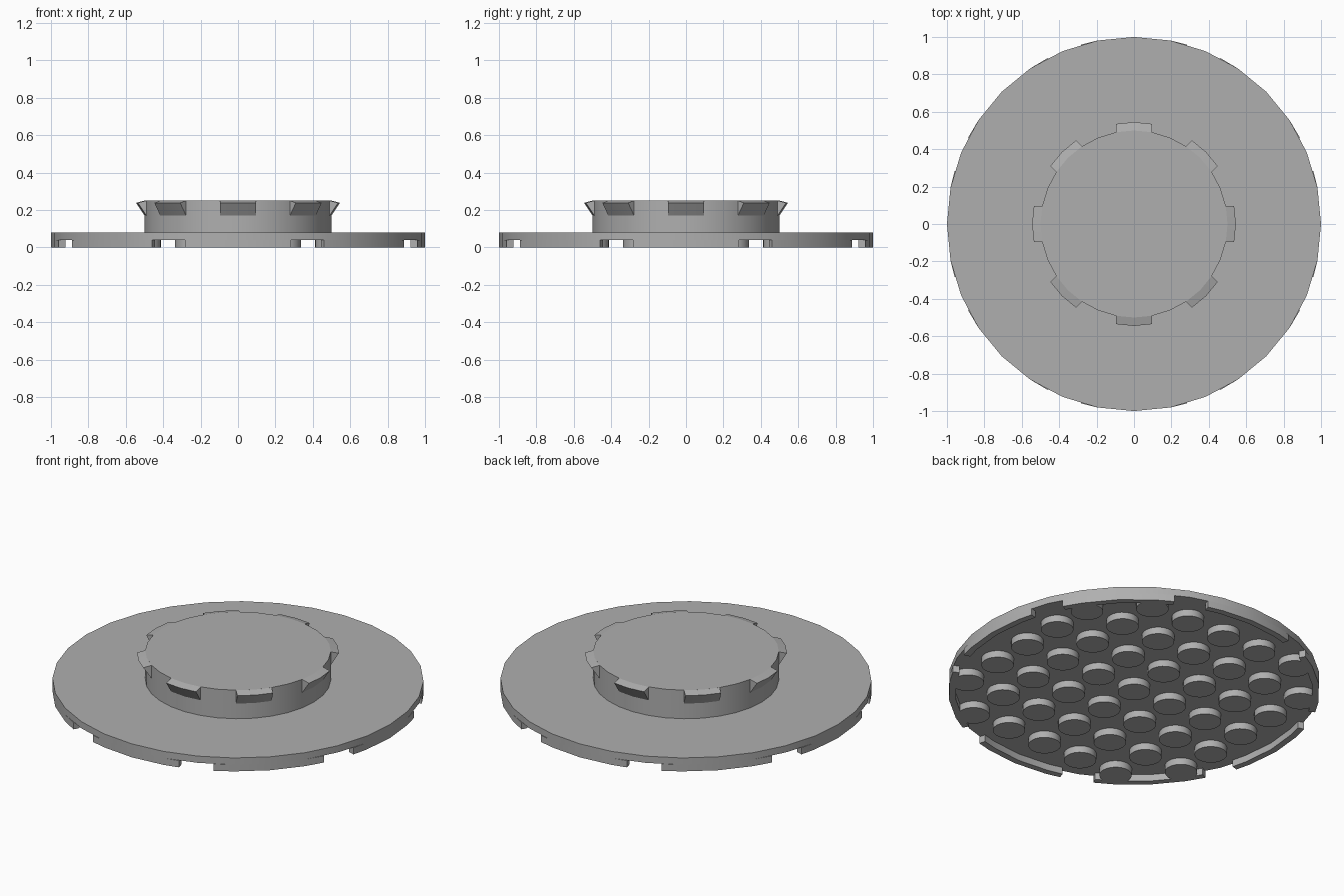
import bpy, bmesh
from math import sin, cos, radians, pi

if "Cube" in bpy.data.objects:
    bpy.data.objects.remove(bpy.data.objects["Cube"])

Z_PLATE, Z_DISC, Z_TOP = 0.04, 0.08, 0.25

# Dark grey for every part
grey = bpy.data.materials.new("dark_grey")
grey.diffuse_color = (0.43, 0.43, 0.43, 1)
grey.use_nodes = True
grey.node_tree.nodes["Principled BSDF"].inputs["Base Color"].default_value = grey.diffuse_color


def finish(bm, name):
    bmesh.ops.recalc_face_normals(bm, faces=bm.faces)
    me = bpy.data.meshes.new(name)
    bm.to_mesh(me)
    bm.free()
    me.materials.append(grey)
    ob = bpy.data.objects.new(name, me)
    bpy.context.collection.objects.link(ob)
    bpy.context.view_layer.objects.active = ob
    ob.select_set(True)
    bpy.ops.object.shade_smooth_by_angle(angle=radians(30))
    ob.select_set(False)
    return ob


def sweep(bm, stations):
    """Closed solid through a list of matching cross-section loops."""
    loops = [[bm.verts.new(p) for p in st] for st in stations]
    n = len(loops[0])
    for a, b in zip(loops, loops[1:]):
        for i in range(n):
            j = (i + 1) % n
            bm.faces.new((a[i], a[j], b[j], b[i]))
    bm.faces.new(loops[0])
    bm.faces.new(loops[-1])


def ring(r, z, n=32):
    return [(r * cos(2 * pi * i / n), r * sin(2 * pi * i / n), z) for i in range(n)]


# Stepped body: wide disc with raised hub
bm = bmesh.new()
sweep(bm, [ring(1, Z_PLATE), ring(1, Z_DISC), ring(0.5, Z_DISC), ring(0.5, Z_TOP)])
finish(bm, "disc_and_hub")

# Eight rim segments below the disc; the diagonal ones are slightly wider
bm = bmesh.new()
for k in range(8):
    half = 17.6 if k % 2 else 16.5
    stations = []
    for d in (-half, -11.25, 0, 11.25, half):
        a = radians(45 * k + d)
        stations.append([(r * cos(a), r * sin(a), z) for r, z in
                         ((0.963, 0), (1, 0), (1, Z_PLATE), (0.963, Z_PLATE))])
    sweep(bm, stations)
finish(bm, "rim_segments")

# Eight wedge tabs around the hub top
bm = bmesh.new()
for k in range(8):
    a = radians(45 * k)
    stations = []
    for s, drop in ((-0.0975, 0.01), (0, 0), (0.0975, 0.01)):
        profile = ((0.5 - drop, Z_TOP), (0.545 - drop, 0.238), (0.5 - drop, 0.17))
        stations.append([(r * cos(a) - s * sin(a), r * sin(a) + s * cos(a), z)
                         for r, z in profile])
    sweep(bm, stations)
finish(bm, "hub_tabs")

# Square grid of round pegs under the disc
bm = bmesh.new()
for i in range(-3, 4):
    for j in range(-3, 4):
        x, y = i * 0.25, j * 0.25
        if x * x + y * y < 0.9:
            sweep(bm, [[(px + x, py + y, z) for px, py, z in ring(0.0875, h, 24)]
                       for h in (0, Z_PLATE)])
finish(bm, "underside_pegs")
